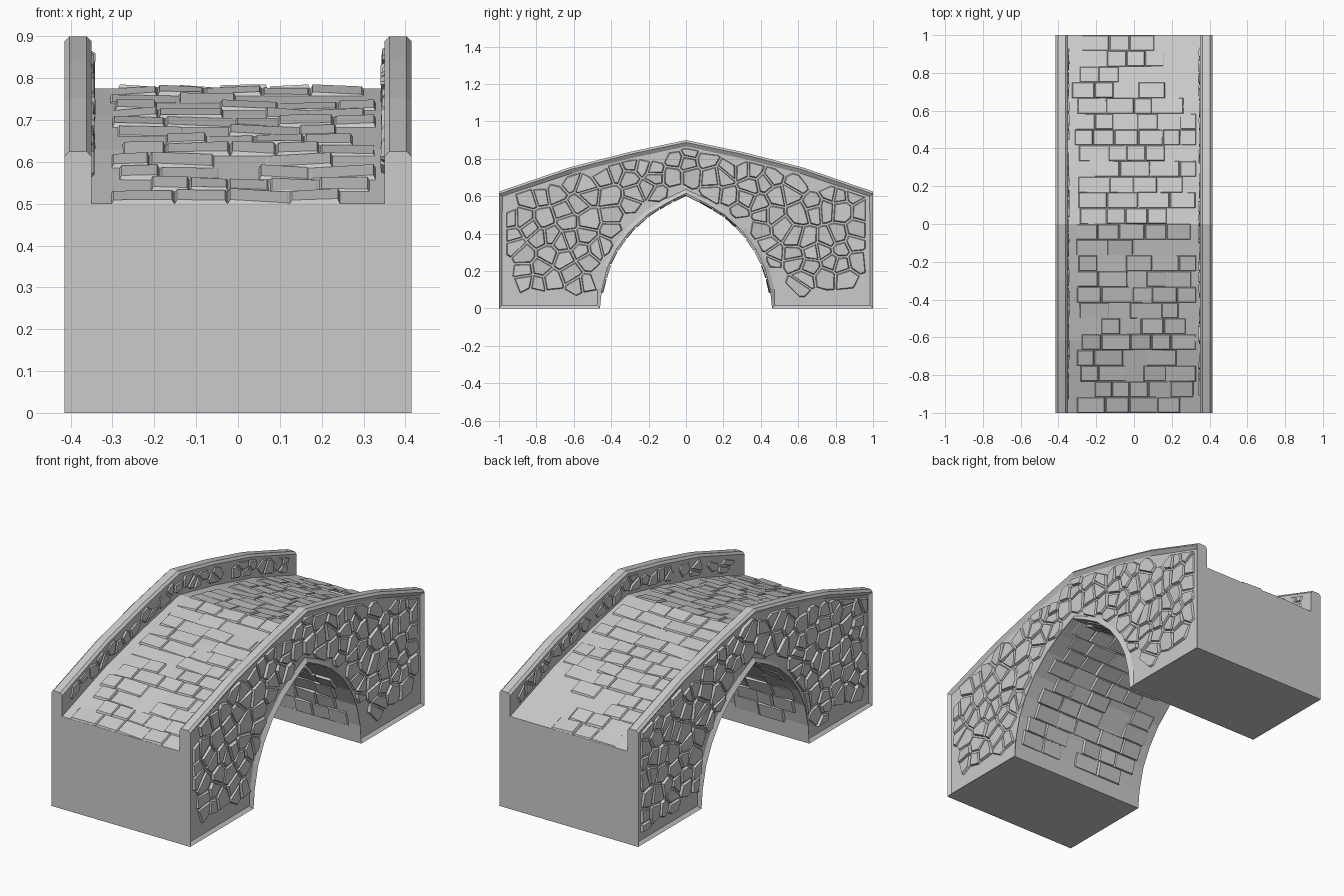
import bpy, bmesh, random
from math import hypot
from mathutils import Vector

random.seed(4)
old = bpy.data.objects.get("Cube")
if old:
    bpy.data.objects.remove(old)

stone = bpy.data.materials.new("grey stone")
stone.use_nodes = True
stone.diffuse_color = (0.6, 0.6, 0.6, 1)
stone.node_tree.nodes["Principled BSDF"].inputs["Base Color"].default_value = (0.6, 0.6, 0.6, 1)


def mirrored(half):
    """Left half of a (y, z) outline, ending on the centre, made whole."""
    return half + [(-y, z) for y, z in reversed(half[:-1])]


# Outlines seen from the side
TOP = mirrored([(-1, .625), (-.62, .755), (-.3, .837), (0, .9)])
DECK = [(y, z - .125) for y, z in TOP]
ARCH = mirrored([(-.46, 0), (-.45, .1), (-.42, .22), (-.37, .32), (-.3, .415),
                 (-.2, .505), (-.1, .565), (0, .615)])
WALL_IN, WALL_OUT, GROOVE = .35, .415, .015


def finish(name, bm):
    bmesh.ops.recalc_face_normals(bm, faces=bm.faces)
    mesh = bpy.data.meshes.new(name)
    bm.to_mesh(mesh)
    bm.free()
    mesh.materials.append(stone)
    obj = bpy.data.objects.new(name, mesh)
    bpy.context.collection.objects.link(obj)
    return obj


def extrude_profile(top, x0, x1):
    """Solid between an upper outline and the ground, with the arch open."""
    bm = bmesh.new()
    outline = list(top) + [(1, 0)] + ARCH[::-1] + [(-1, 0)]
    face = bm.faces.new([bm.verts.new((x0, y, z)) for y, z in outline])
    ext = bmesh.ops.extrude_face_region(bm, geom=[face])
    verts = [g for g in ext["geom"] if isinstance(g, bmesh.types.BMVert)]
    bmesh.ops.translate(bm, verts=verts, vec=(x1 - x0, 0, 0))
    bmesh.ops.recalc_face_normals(bm, faces=bm.faces)
    return bm


def slab(bm, pts, place, low, high):
    """One stone: a tapered, slightly tilted block on a mapped surface."""
    mid = sum(pts, Vector((0, 0))) / len(pts)
    h = random.uniform(low, high)
    tilt = Vector((random.uniform(-.08, .08), random.uniform(-.08, .08)))
    base, cap = [], []
    for p in pts:
        d = p - mid
        edge = d * max(.5, 1 - .007 / max(d.length, .001))
        lift = min(high, max(.001, h + tilt.dot(d)))
        base.append(bm.verts.new(place(p.x, p.y, -.002)))
        cap.append(bm.verts.new(place(mid.x + edge.x, mid.y + edge.y, lift)))
    n = len(pts)
    bm.faces.new(cap)
    for i in range(n):
        j = (i + 1) % n
        bm.faces.new((base[i], base[j], cap[j], cap[i]))


def lines(poly):
    """Upward normal and offset of each outline segment."""
    result = []
    for a, b in zip(poly, poly[1:]):
        n = Vector((a[1] - b[1], b[0] - a[0])).normalized()
        result.append((n, n.dot(Vector(a))))
    return result


def clip(pts, n, c):
    """Keep the part of a convex polygon where n.p <= c."""
    out = []
    for p, q in zip(pts, pts[1:] + pts[:1]):
        dp, dq = n.dot(p) - c, n.dot(q) - c
        if dp <= 0:
            out.append(p)
        if dp * dq < 0:
            out.append(p.lerp(q, dp / (dp - dq)))
    return out


def rubble(bm, lower, floor, margin, step, place):
    """Irregular fieldstones between a lower outline and the wall top."""
    sites = []
    for i in range(int(2 / step) + 1):
        for j in range(int(1 / step) + 1):
            sites.append(Vector((-1 + (i + random.uniform(.05, .95)) * step,
                                 (j + random.uniform(.05, .95)) * step)))
    upper, under = lines(TOP), lines(lower)
    for s in sites:
        planes = [(n, c - margin) for n, c in upper]
        n, c = max(under, key=lambda l: l[0].dot(s) - l[1])
        planes.append((-n, -c - margin * .6))
        planes += [(Vector((1, 0)), .96), (Vector((-1, 0)), .96), (Vector((0, -1)), -floor)]
        if any(n.dot(s) > c for n, c in planes):
            continue
        for t in sites:
            d = t - s
            if 0 < d.length < step * 3:
                n = d.normalized()
                planes.append((n, n.dot((s + t) / 2) - .004))
        r = step * 1.3
        cell = [s + Vector(v) for v in ((-r, -r), (r, -r), (r, r), (-r, r))]
        for n, c in planes:
            cell = clip(cell, n, c)
        if len(cell) > 2:
            slab(bm, cell, place, .008, GROOVE)


def courses(bm, edge, rows, place, skip, high):
    """Staggered bricks: rows are (start, end), widths run along x."""
    for v0, v1 in rows:
        x = -edge + random.uniform(0, .06)
        while x < edge - .08:
            w = min(random.uniform(.09, .17), edge - x)
            if random.random() > skip:
                pts = [Vector(p) for p in ((x, v0), (x + w, v0), (x + w, v1), (x, v1))]
                slab(bm, pts, place, .001, high)
            x += w


def deck_point(x, y, h):
    for a, b in zip(DECK, DECK[1:]):
        if y <= b[0] + 1e-6:
            break
    t = (y - a[0]) / (b[0] - a[0])
    return (x, y, a[1] + t * (b[1] - a[1]) + h)


def arch_point(x, v, h):
    """Point at distance v along the vault, lifted h into the opening."""
    for a, b in zip(ARCH, ARCH[1:]):
        size = hypot(b[0] - a[0], b[1] - a[1])
        if v <= size or b == ARCH[-1]:
            break
        v -= size
    dy, dz = (b[0] - a[0]) / size, (b[1] - a[1]) / size
    return (x, a[0] + dy * v + dz * h, a[1] + dz * v - dy * h)


# Solid roadway body between the side walls
finish("bridge_body", extrude_profile(DECK, -WALL_IN, WALL_IN))

# Side walls with chamfered coping and a sunken panel for the stones
for side, name in ((1, "left"), (-1, "right")):
    bm = extrude_profile(TOP, side * WALL_IN, side * WALL_OUT)
    bounds = lines(TOP)
    coping = [e for e in bm.edges if abs(e.verts[0].co.x - e.verts[1].co.x) < .001
              and all(v.co.z > .62 for v in e.verts)
              and abs(e.verts[0].co.y - e.verts[1].co.y) > .2]
    bmesh.ops.bevel(bm, geom=coping, offset=.012, segments=1, affect='EDGES')
    panel = max((f for f in bm.faces if f.normal.x * side > .9), key=lambda f: f.calc_area())
    bmesh.ops.inset_region(bm, faces=[panel], thickness=.022, depth=-GROOVE)
    finish(name + "_wall", bm)

    # Fieldstones on the outer face
    bm = bmesh.new()
    rubble(bm, ARCH, .06, .042, .09,
           lambda y, z, h: (side * (WALL_OUT - GROOVE + h), y, z))
    finish(name + "_outer_stones", bm)

    # Fieldstones on the inner face of the parapet
    bm = bmesh.new()
    rubble(bm, DECK, .4, .025, .075,
           lambda y, z, h: (side * (WALL_IN - h * .6), y, z))
    finish(name + "_parapet_stones", bm)

# Paving on the roadway
bm = bmesh.new()
pitch = 1 / 12
courses(bm, .33, [(-1 + i * pitch, -1 + (i + 1) * pitch) for i in range(24)],
        deck_point, .25, .011)
finish("deck_paving", bm)

# Brick courses lining the vault
bm = bmesh.new()
length = sum(hypot(b[0] - a[0], b[1] - a[1]) for a, b in zip(ARCH, ARCH[1:]))
pitch = length / 20
courses(bm, .38, [(i * pitch, (i + 1) * pitch) for i in range(1, 19)],
        arch_point, .2, .012)
finish("vault_bricks", bm)
